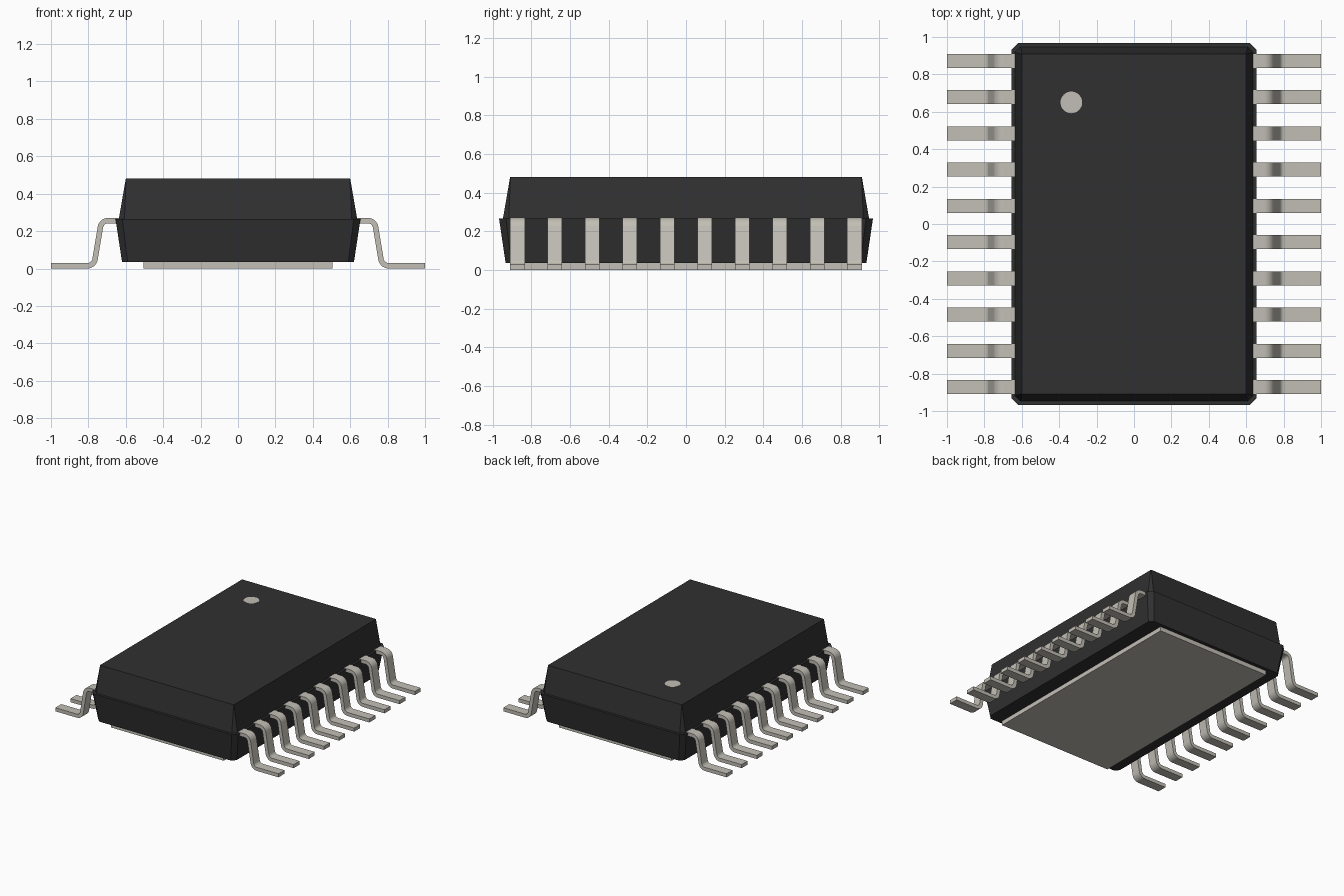
import bpy, bmesh, math
from mathutils import Vector

if "Cube" in bpy.data.objects:
    bpy.data.objects.remove(bpy.data.objects["Cube"], do_unlink=True)


def material(name, rgb, roughness):
    m = bpy.data.materials.new(name)
    m.use_nodes = True
    m.diffuse_color = (*rgb, 1)
    bsdf = m.node_tree.nodes["Principled BSDF"]
    bsdf.inputs["Base Color"].default_value = (*rgb, 1)
    bsdf.inputs["Roughness"].default_value = roughness
    return m


BLACK = material("black plastic", (0.03, 0.03, 0.03), 0.7)
METAL = material("tinned metal", (0.54, 0.52, 0.465), 0.5)


def finish(bm, name, mat, smooth=False):
    bmesh.ops.recalc_face_normals(bm, faces=bm.faces)
    mesh = bpy.data.meshes.new(name)
    bm.to_mesh(mesh)
    bm.free()
    mesh.materials.append(mat)
    ob = bpy.data.objects.new(name, mesh)
    bpy.context.collection.objects.link(ob)
    if smooth:
        bpy.ops.object.select_all(action="DESELECT")
        ob.select_set(True)
        bpy.context.view_layer.objects.active = ob
        bpy.ops.object.shade_smooth_by_angle(angle=math.radians(35))
    return ob


# Package body: stacked rectangles with cut corners (half x, half y, cut, z)
def cut_rectangle(hx, hy, c, z):
    return [(hx, hy - c, z), (hx - c, hy, z), (-hx + c, hy, z), (-hx, hy - c, z),
            (-hx, -hy + c, z), (-hx + c, -hy, z), (hx - c, -hy, z), (hx, -hy + c, z)]


levels = [(0.62, 0.933, 0.03, 0.035), (0.655, 0.967, 0.036, 0.266),
          (0.637, 0.947, 0.03, 0.266), (0.60, 0.91, 0.002, 0.48)]
bm = bmesh.new()
rings = [[bm.verts.new(p) for p in cut_rectangle(*lv)] for lv in levels]
for low, high in zip(rings, rings[1:]):
    for i in range(8):
        j = (i + 1) % 8
        bm.faces.new((low[i], low[j], high[j], high[i]))
bm.faces.new(rings[0])
bm.faces.new(rings[-1])
finish(bm, "package_body", BLACK)

# Thermal pad under the body
bm = bmesh.new()
bmesh.ops.create_cube(bm, size=1)
bmesh.ops.scale(bm, vec=(1.01, 1.81, 0.038), verts=bm.verts)
bmesh.ops.translate(bm, vec=(0, 0, 0.019), verts=bm.verts)
finish(bm, "thermal_pad", METAL)

# Orientation dot on the top face
bm = bmesh.new()
bmesh.ops.create_cone(bm, cap_ends=True, segments=32, radius1=0.058, radius2=0.058, depth=0.004)
bmesh.ops.translate(bm, vec=(-0.335, 0.65, 0.48), verts=bm.verts)
finish(bm, "orientation_dot", METAL)


# Gull-wing lead: a centre line with rounded bends, thickened and given width
def rounded_path(points, radius, steps=7):
    pts = [Vector(p) for p in points]
    out = [pts[0]]
    for a, b, c in zip(pts, pts[1:], pts[2:]):
        u, v = (a - b).normalized(), (c - b).normalized()
        half = u.angle(v) / 2
        centre = b + (u + v).normalized() * (radius / math.sin(half))
        s = b + u * (radius / math.tan(half)) - centre
        e = b + v * (radius / math.tan(half)) - centre
        sweep = s.angle(e)
        for k in range(steps + 1):
            t = k / steps
            out.append(centre + (s * math.sin((1 - t) * sweep) + e * math.sin(t * sweep))
                       / math.sin(sweep))
    return out + [pts[-1]]


THICK, WIDTH, PITCH, COUNT = 0.029, 0.076, 0.1938, 10
centre_line = rounded_path([(0.60, 0.256), (0.73, 0.256), (0.77, 0.0145), (1.0, 0.0145)], 0.042)


def add_lead(bm, side, y):
    sections = []
    n = len(centre_line)
    for i, p in enumerate(centre_line):
        d = (centre_line[min(i + 1, n - 1)] - centre_line[max(i - 1, 0)]).normalized()
        if i in (0, n - 1):
            d = Vector((1, 0))
        normal = Vector((-d.y, d.x)) * THICK / 2
        up, down = p + normal, p - normal
        sections.append([bm.verts.new((side * q.x, y + w, q.y)) for q, w in
                         ((up, -WIDTH / 2), (up, WIDTH / 2), (down, WIDTH / 2), (down, -WIDTH / 2))])
    for a, b in zip(sections, sections[1:]):
        for k in range(4):
            m = (k + 1) % 4
            bm.faces.new((a[k], a[m], b[m], b[k]))
    bm.faces.new(sections[0])
    bm.faces.new(sections[-1])


# A row of leads on each side
for side, label in ((1, "left"), (-1, "right")):
    for i in range(COUNT):
        bm = bmesh.new()
        add_lead(bm, side, (i - (COUNT - 1) / 2) * PITCH)
        finish(bm, f"{label}_lead_{i + 1}", METAL, smooth=True)
